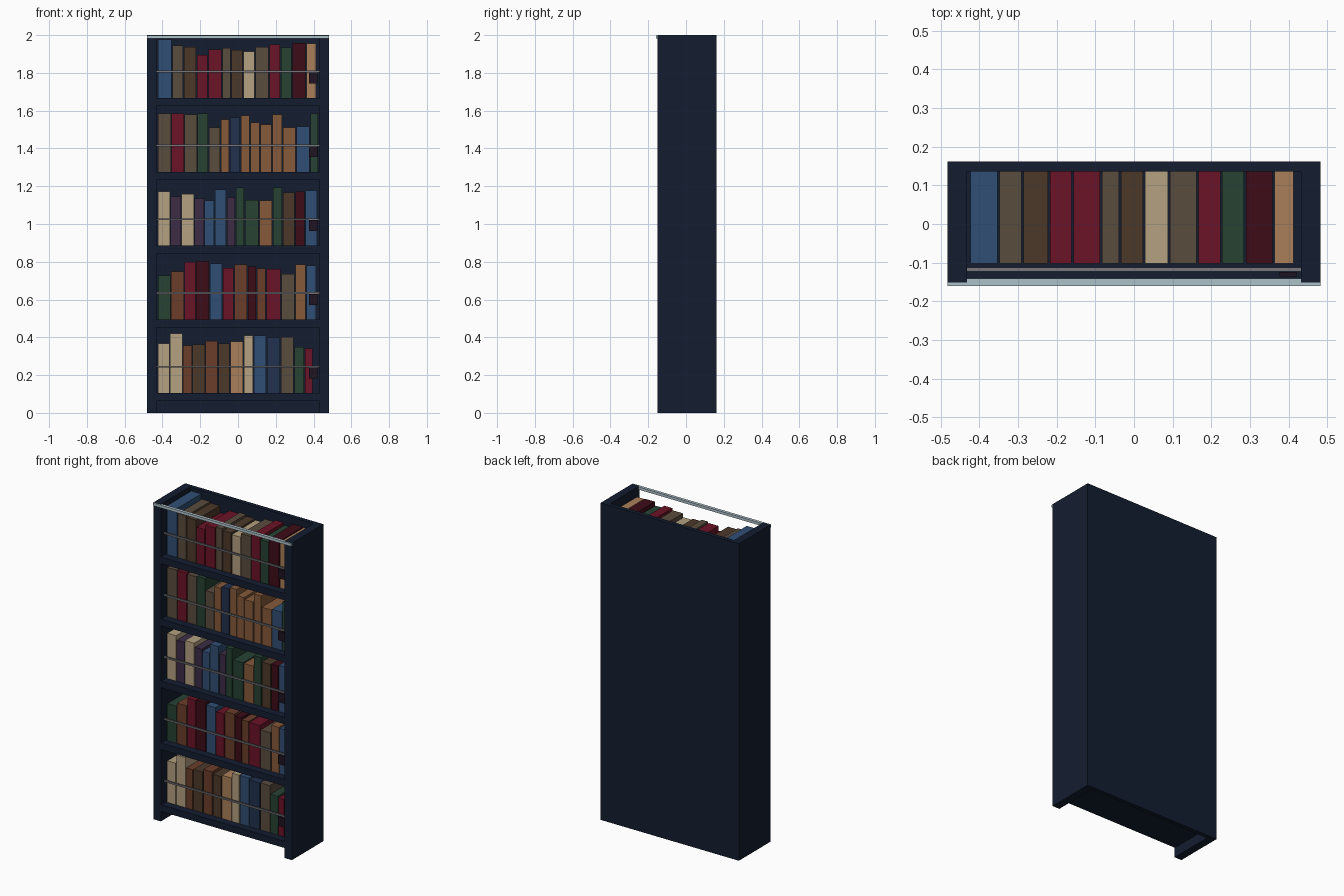
import bpy

U = 0.0053                      # book size unit
SIDE_X, INNER_X = 0.4825, 0.432
FRONT_Y, BACK_Y = -0.152, 0.162
BOOK_FRONT, BOOK_BACK = -0.102, 0.136


def material(name, rgb):
    m = bpy.data.materials.new(name)
    m.diffuse_color = [(c / 255) ** 2.2 for c in rgb] + [1]
    return m


def box(name, x, y, z, mat):
    """Axis-aligned box from (min, max) ranges."""
    (x0, x1), (y0, y1), (z0, z1) = x, y, z
    bpy.ops.mesh.primitive_cube_add(
        size=1, location=((x0 + x1) / 2, (y0 + y1) / 2, (z0 + z1) / 2))
    ob = bpy.context.object
    ob.name = name
    ob.scale = (x1 - x0, y1 - y0, z1 - z0)
    ob.data.materials.append(mat)
    return ob


navy = material("case_navy", (26, 35, 52))
steel = material("rail_steel", (118, 118, 124))
pale = material("trim_pale", (172, 192, 200))
dark = material("tag_dark", (36, 26, 38))
COVERS = {k: material("cover_" + n, c) for k, n, c in (
    ("B", "blue", (52, 80, 116)), ("V", "navy", (38, 52, 80)),
    ("T", "taupe", (90, 77, 64)), ("N", "brown", (77, 59, 46)),
    ("R", "red", (106, 26, 43)), ("M", "maroon", (64, 20, 30)),
    ("C", "cream", (178, 160, 128)), ("G", "green", (42, 68, 54)),
    ("A", "tan", (168, 126, 90)), ("O", "ochre", (132, 90, 60)),
    ("P", "plum", (62, 48, 72)), ("K", "rust", (106, 64, 46)))}

# case: sides down to the floor, back panel, pale strip at the top front
for s, n in ((-1, "left"), (1, "right")):
    box(n + "_side", sorted((s * INNER_X, s * SIDE_X)), (FRONT_Y, BACK_Y), (0, 2), navy)
box("back_panel", (-INNER_X, INNER_X), (0.136, BACK_Y), (0, 2), navy)
box("top_strip", (-SIDE_X, SIDE_X), (-0.160, -0.141), (1.982, 1.999), pale)

# shelves, bottom to top: shelf top height, cover letters, widths, heights
ROWS = [
    (0.104, "CCKNKNACBVTGR",
     (12, 13, 9.5, 13, 12.5, 12, 13.5, 10, 13, 14, 13.5, 10.5, 8.5),
     (49.5, 59.5, 47.5, 48.5, 52, 49.5, 51.5, 57.5, 57.5, 55.5, 56, 46, 44.5)),
    (0.494, "GKRMBRKMKRTOB",
     (13, 13.5, 11.5, 13.5, 13, 11.5, 13.5, 9, 9.5, 15, 14, 11, 10.5),
     (44, 48, 57.5, 58.5, 56, 51.5, 55, 53, 51, 50.5, 45.5, 55, 54)),
    (0.885, "CPCPBBPGGOGNMB",
     (12.5, 11, 13, 10, 10, 12, 9, 9, 14.5, 13.5, 10, 12.5, 10, 12.5),
     (54, 49, 51.5, 47, 45, 56, 48, 58, 45.5, 45, 58, 53, 54, 55)),
    (1.276, "TRTGTOVOOOOOBG",
     (13.5, 13, 13, 11, 12, 9, 11, 9.5, 10, 12, 10.5, 13.5, 14, 8.5),
     (58.5, 58.5, 57.5, 58.5, 44.5, 52.5, 54.5, 56.5, 49.5, 47.5, 57.5, 44.5, 45.5, 58.5)),
    (1.667, "BTNRRTNCTRGMA",
     (14.1, 11.7, 12.9, 11.5, 13.9, 9.2, 11.7, 12.2, 13.9, 11.7, 11.5, 13.9, 10.4),
     (58.5, 52.5, 51, 43, 48.5, 50, 48, 46.5, 51, 53.5, 50.5, 55, 54.5)),
]
for i, (z, covers, widths, heights) in enumerate(ROWS, 1):
    box(f"shelf_{i}", (-INNER_X, INNER_X), (FRONT_Y + 0.002, 0.136), (z - 0.042, z), navy)
    # retaining rail and the small tag hanging in front of it
    box(f"rail_{i}", (-INNER_X, INNER_X), (-0.123, -0.113), (z + 0.135, z + 0.145), steel)
    box(f"tag_{i}", (0.376, 0.420), (-0.136, -0.124), (z + 0.078, z + 0.135), dark)
    # books standing side by side
    x = -0.4225
    for j, (c, w, h) in enumerate(zip(covers, widths, heights), 1):
        box(f"book_{i}_{j}", (x, x + w * U - 0.005), (BOOK_FRONT, BOOK_BACK),
            (z, z + h * U), COVERS[c])
        x += w * U
